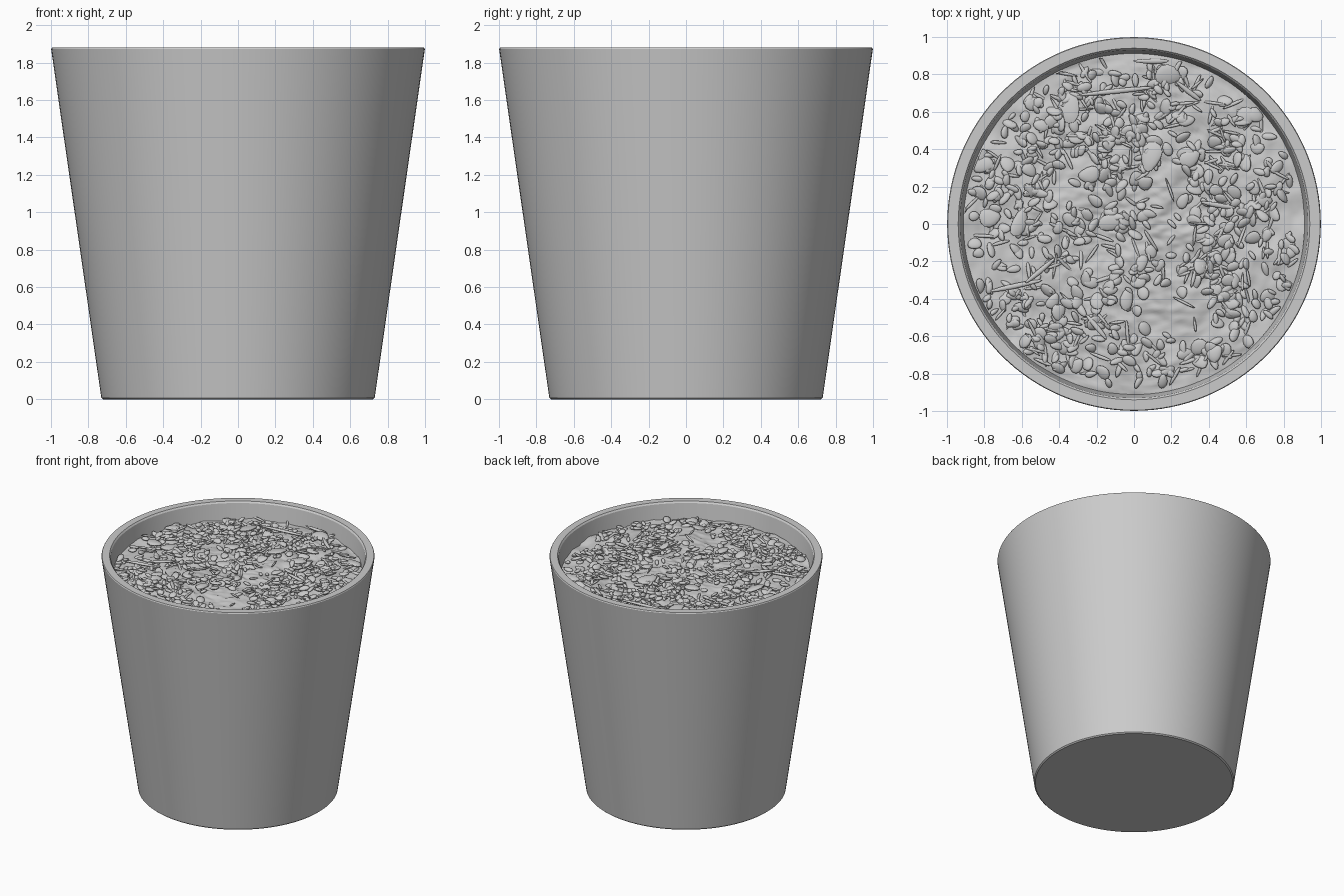
import bpy, bmesh, math, random
from math import pi, sin, cos
from mathutils import Vector, Matrix, Euler, noise

if "Cube" in bpy.data.objects:
    bpy.data.objects.remove(bpy.data.objects["Cube"])

random.seed(7)
TOP, SOIL_R, SOIL_Z = 1.88, 0.912, 1.745


def smooth(obj, angle=30):
    bpy.ops.object.select_all(action='DESELECT')
    obj.select_set(True)
    bpy.context.view_layer.objects.active = obj
    bpy.ops.object.shade_smooth_by_angle(angle=math.radians(angle))


def mesh_object(name, verts, faces):
    mesh = bpy.data.meshes.new(name)
    mesh.from_pydata(verts, [], faces)
    obj = bpy.data.objects.new(name, mesh)
    bpy.context.collection.objects.link(obj)
    return obj


def lathe(name, profile, steps=128):
    bm = bmesh.new()
    vs = [bm.verts.new((r, 0, z)) for r, z in profile]
    edges = [bm.edges.new(p) for p in zip(vs, vs[1:])]
    bmesh.ops.spin(bm, geom=vs + edges, axis=(0, 0, 1), cent=(0, 0, 0),
                   angle=2 * pi, steps=steps, use_merge=True)
    bmesh.ops.remove_doubles(bm, verts=bm.verts, dist=1e-5)
    bmesh.ops.recalc_face_normals(bm, faces=bm.faces)
    mesh = bpy.data.meshes.new(name)
    bm.to_mesh(mesh)
    bm.free()
    obj = bpy.data.objects.new(name, mesh)
    bpy.context.collection.objects.link(obj)
    smooth(obj)
    return obj


# Tapered pot with a flat rim and a hollow inside
lathe("pot", [(0, 0), (0.722, 0), (0.731, 0.008), (0.999, TOP - 0.008),
              (0.995, TOP), (0.94, TOP), (0.93, TOP - 0.012),
              (0.67, 0.08), (0, 0.08)])


# Uneven soil surface
def soil_height(x, y):
    p = Vector((x, y, 0))
    h = 0.022 * noise.noise(p * 3.5)
    h += 0.014 * noise.noise(p * 9 + Vector((3, 1, 0)))
    h += 0.009 * noise.noise(Vector((x * 18, y * 32, 5)))
    edge = (x * x + y * y) / SOIL_R ** 2
    return SOIL_Z + h + 0.02 * (1 - edge)


RINGS, SEGS = 70, 180
verts = [(0, 0, soil_height(0, 0))]
for i in range(1, RINGS + 1):
    r = SOIL_R * i / RINGS
    for j in range(SEGS):
        x, y = r * cos(2 * pi * j / SEGS), r * sin(2 * pi * j / SEGS)
        verts.append((x, y, soil_height(x, y)))
faces = [(0, 1 + j, 1 + (j + 1) % SEGS) for j in range(SEGS)]
for i in range(RINGS - 1):
    a, b = 1 + i * SEGS, 1 + (i + 1) * SEGS
    for j in range(SEGS):
        k = (j + 1) % SEGS
        faces.append((a + j, b + j, b + k, a + k))
smooth(mesh_object("soil", verts, faces), 180)

# Template for one chip: a flattened, egg-shaped pebble
bm = bmesh.new()
bmesh.ops.create_uvsphere(bm, u_segments=12, v_segments=7, radius=1)
chip_verts = [v.co.copy() for v in bm.verts]
chip_faces = [[v.index for v in f.verts] for f in bm.faces]
bm.free()

chip_v, chip_f = [], []


def add_chip(x, y, size, yaw, tilt, lift=0.004):
    base = len(chip_v)
    rot = (Matrix.Rotation(yaw, 3, 'Z')
           @ Euler((random.uniform(-tilt, tilt), random.uniform(-tilt, tilt) * 0.6, 0)).to_matrix())
    origin = Vector((x, y, soil_height(x, y) + lift))
    taper, bend = random.uniform(-0.3, 0.3), random.uniform(-0.25, 0.25)
    for c in chip_verts:
        p = Vector((c.x * size[0],
                    (c.y * (1 + taper * c.x) + bend * c.x * c.x) * size[1],
                    c.z * size[2]))
        p = origin + rot @ p
        d = math.hypot(p.x, p.y)
        if d > 0.905:
            p.x, p.y = p.x * 0.905 / d, p.y * 0.905 / d
        chip_v.append(p)
    chip_f.extend([[base + i for i in f] for f in chip_faces])


# Scattered small chips: seeds, flakes and slivers, in loose clumps
count = 0
while count < 920:
    r, a = 0.885 * math.sqrt(random.random()), random.uniform(0, 2 * pi)
    x, y = r * cos(a), r * sin(a)
    if noise.noise(Vector((x * 3, y * 3, 9))) < random.uniform(-0.75, 0.25):
        continue
    kind, u = random.random(), random.uniform
    if kind < 0.5:
        l = u(0.025, 0.045)
        size, tilt = (l, l * u(0.4, 0.65), 0.012), 0.6
    elif kind < 0.75:
        l = u(0.025, 0.05)
        size, tilt = (l, l * u(0.6, 0.9), 0.012), 0.5
    else:
        size, tilt = (u(0.035, 0.075), u(0.007, 0.011), 0.008), 0.4
    add_chip(x, y, size, u(0, 2 * pi), tilt, u(0.002, 0.016))
    count += 1

# Larger flakes: x, y, half length, half width, yaw in degrees
for x, y, l, w, yaw in [(-0.35, 0.62, 0.085, 0.06, 85), (0.09, 0.36, 0.085, 0.055, 75),
                        (-0.12, 0.01, 0.075, 0.045, 10), (0.59, 0.57, 0.065, 0.05, 50),
                        (-0.77, 0.03, 0.06, 0.05, 0), (-0.04, -0.4, 0.065, 0.035, 80),
                        (-0.61, 0.01, 0.085, 0.04, 70), (-0.81, 0.32, 0.06, 0.045, 20),
                        (0.18, 0.8, 0.07, 0.055, 0), (0.3, 0.35, 0.06, 0.045, 30),
                        (0.43, -0.69, 0.05, 0.04, 60), (-0.24, 0.26, 0.06, 0.045, 15)]:
    add_chip(x, y, (l, w, 0.014), math.radians(yaw), 0.2, 0.018)

# Long slivers lying on top
for x, y, l, yaw in [(-0.1, 0.71, 0.21, 6), (-0.63, -0.33, 0.15, 12),
                     (0.29, 0.71, 0.09, -38), (0.22, 0.82, 0.09, 60),
                     (0.09, 0.87, 0.1, 0), (-0.2, -0.55, 0.09, -50),
                     (0.45, 0.1, 0.1, -10), (-0.5, -0.25, 0.11, 40)]:
    add_chip(x, y, (l, 0.014, 0.01), math.radians(yaw), 0.15, 0.028)

smooth(mesh_object("soil_chips", chip_v, chip_f), 60)
